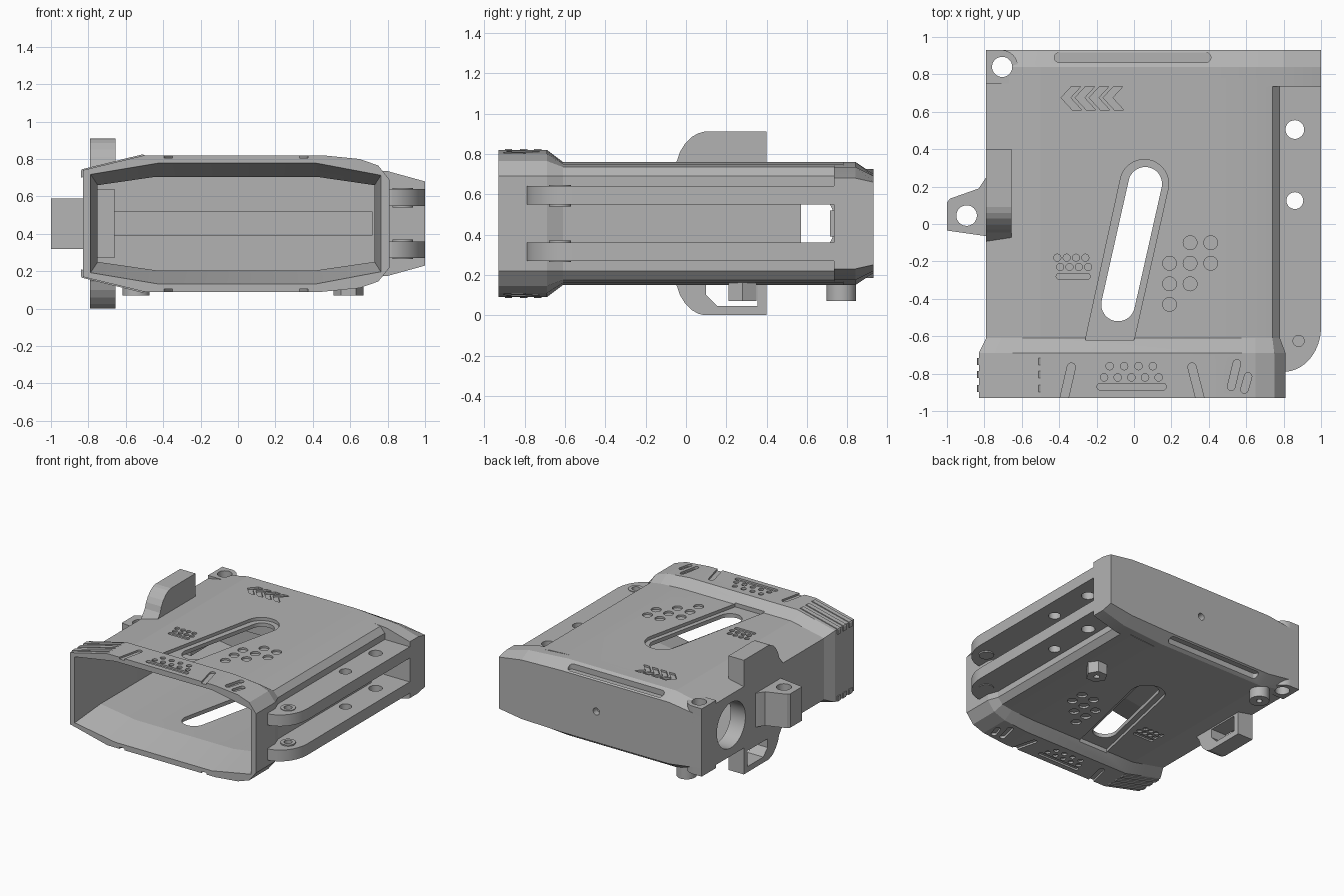
import bpy, bmesh, math

if "Cube" in bpy.data.objects:
    bpy.data.objects.remove(bpy.data.objects["Cube"], do_unlink=True)

grey = bpy.data.materials.new("plain_grey")
grey.use_nodes = True
tone = (0.45, 0.45, 0.45, 1)
grey.diffuse_color = tone
grey.node_tree.nodes["Principled BSDF"].inputs["Base Color"].default_value = tone

HEIGHT = 0.91  # the shell is symmetric about half this height


def flip(z):
    return HEIGHT - z


def loft(bm, rings):
    rows = [[bm.verts.new(p) for p in ring] for ring in rings]
    n = len(rows[0])
    for a, b in zip(rows, rows[1:]):
        for i in range(n):
            j = (i + 1) % n
            bm.faces.new((a[i], a[j], b[j], b[i]))
    bm.faces.new(rows[0][::-1])
    bm.faces.new(rows[-1])


def prism(bm, pts, lo, hi, axis="z"):
    place = {"z": lambda a, b, t: (a, b, t),
             "x": lambda a, b, t: (t, a, b),
             "y": lambda a, b, t: (a, t, b)}[axis]
    loft(bm, [[place(a, b, t) for a, b in pts] for t in (lo, hi)])


def both(bm, pts, lo, hi):
    """Same vertical prism on the top and mirrored on the underside."""
    prism(bm, pts, lo, hi)
    prism(bm, pts, flip(hi), flip(lo))


def arc(cx, cy, rx, ry, start, end, n):
    angles = [math.radians(start + (end - start) * i / n) for i in range(n + 1)]
    return [(cx + rx * math.cos(t), cy + ry * math.sin(t)) for t in angles]


def circle(x, y, r, n=32):
    return arc(x, y, r, r, 0, 360, n)[:-1]


def pill(a, b, r, n=12):
    d = math.degrees(math.atan2(b[1] - a[1], b[0] - a[0]))
    return arc(*b, r, r, d - 90, d + 90, n) + arc(*a, r, r, d + 90, d + 270, n)


def rect(a, b, c, d):
    return [(a, c), (b, c), (b, d), (a, d)]


def make(name, bm):
    bmesh.ops.recalc_face_normals(bm, faces=bm.faces[:])
    mesh = bpy.data.meshes.new(name)
    bm.to_mesh(mesh)
    bm.free()
    ob = bpy.data.objects.new(name, mesh)
    mesh.materials.append(grey)
    bpy.context.collection.objects.link(ob)
    return ob


def solid(name, pts, lo, hi, axis="z"):
    bm = bmesh.new()
    prism(bm, pts, lo, hi, axis)
    return make(name, bm)


def cut(ob, bm):
    cutter = make("cutter", bm)
    cutter.hide_render = True
    mod = ob.modifiers.new("cut", "BOOLEAN")
    mod.operation, mod.solver, mod.object = "DIFFERENCE", "EXACT", cutter
    graph = bpy.context.evaluated_depsgraph_get()
    mesh = bpy.data.meshes.new_from_object(ob.evaluated_get(graph))
    ob.modifiers.clear()
    ob.data = mesh
    bpy.data.objects.remove(cutter, do_unlink=True)


def cut_prisms(ob, *prisms):
    bm = bmesh.new()
    for p in prisms:
        prism(bm, *p)
    cut(ob, bm)


def ring(y, upper):
    """Closed section at y from its upper half, mirrored in height."""
    pts = upper + [(x, flip(z)) for x, z in reversed(upper)]
    return [(x, y, z) for x, z in pts]


# Hollow shell with the wider collar at the mouth
collar = [(-.83, .74), (-.5, .82), (.45, .82), (.65, .8), (.75, .765), (.81, .69)]
body = [(-.79, .7), (-.5, .76), (.45, .76), (.65, .75), (.74, .735), (.78, .69)]
bm = bmesh.new()
loft(bm, [ring(-.93, collar), ring(-.69, collar), ring(-.61, body), ring(.78, body)])
shell = make("shell", bm)

mouth = [(-.79, .72), (-.43, .78), (.42, .78), (.765, .715)]
inside = [(-.75, .66), (-.44, .705), (.42, .705), (.73, .66)]
bm = bmesh.new()
loft(bm, [ring(-.94, mouth), ring(-.66, inside), ring(.74, inside)])
cut(shell, bm)

# Shallow recess around the slanted slot, then the slot and side openings
bm = bmesh.new()
both(bm, arc(.055, .215, .13, .13, -12, 168, 20) + [(-.26, -.62), (0, -.62)], .735, .85)
cut(shell, bm)
side_hole = (circle(.56, HEIGHT / 2, .18, 48), -.9, -.6, "x")
cut_prisms(shell, (pill((.06, .215), (-.085, -.43), .09, 20), -.2, 1.2),
           (rect(.57, .735, .36, .55), .6, .9, "x"), side_hole)

# Engraved dots, pills and arrows
bm = bmesh.new()
for y, xs in ((-.1, (.3, .41)), (-.21, (.19, .3, .41)), (-.32, (.19, .3)), (-.43, (.19,))):
    for x in xs:
        both(bm, circle(x, y, .037, 24), .745, .85)
for i in range(4):
    both(bm, circle(-.41 + .05 * i, -.18, .019, 16), .748, .85)
    both(bm, circle(-.395 + .05 * i, -.23, .019, 16), .748, .85)
    both(bm, circle(-.13 + .077 * i, -.76, .02, 16), .806, .9)
    x = -.39 + .075 * i
    prism(bm, [(x, .675), (x + .06, .74), (x + .11, .74), (x + .05, .675),
               (x + .11, .61), (x + .06, .61)], .745, .85)
for i in range(5):
    both(bm, circle(-.16 + .073 * i, -.82, .02, 16), .806, .9)
both(bm, pill((-.4, -.28), (-.25, -.28), .016), .748, .85)
for a, b, r, z in (((-.18, -.87), (.155, -.87), .018, .806),
                   ((-.335, -.765), (-.38, -.96), .022, .806),
                   ((.31, -.765), (.36, -.96), .022, .806),
                   ((.55, -.745), (.52, -.87), .02, .792),
                   ((.61, -.815), (.59, -.885), .02, .788)):
    both(bm, pill(a, b, r), z, .9)
cut(shell, bm)

# Solid back end with chamfered rim
back = [(-.79, .7), (-.5, .76), (.45, .76), (.8, .735), (1, .68)]
rim = [(-.79, .66), (-.5, .7), (.45, .7), (.8, .69), (1, .66)]
bm = bmesh.new()
loft(bm, [ring(.735, back), ring(.84, back), ring(.93, rim)])
back_end = make("back_end", bm)
bm = bmesh.new()
both(bm, pill((-.4, .89), (.385, .89), .026), .7, .9)
prism(bm, circle(.14, HEIGHT / 2, .028, 24), .88, 1, "y")
cut(back_end, bm)

# Bolt lug at the back left corner
lug_shape = [(-.79, .75), (-.62, .75)] + arc(-.71, .84, .09, .09, 0, 90, 12) + [(-.79, .93)]
corner_lug = solid("corner_lug", lug_shape, flip(.725), .725)
for ob in (back_end, corner_lug):
    cut_prisms(ob, (circle(-.705, .84, .054), -.2, 1.2))

# Twin rails on the left side
rail_shape = [(.76, .75), (.76, -.78)] + arc(.8, -.55, .2, .24, -84, 0, 16) + [(1, .75)]
for name, lo, hi in (("upper_rail", .55, .64), ("lower_rail", flip(.64), flip(.55))):
    rail = solid(name, rail_shape, lo, hi)
    cut_prisms(rail, (circle(.86, .505, .05), -.2, 1.2), (circle(.86, .125, .045), -.2, 1.2),
               (circle(.88, -.625, .03, 24), -.2, 1.2))
for name, lo, hi in (("upper_rail_boss", .54, .645), ("lower_rail_boss", flip(.645), flip(.54))):
    boss = solid(name, circle(.88, -.625, .055), lo, hi)
    cut_prisms(boss, (circle(.88, -.625, .03, 24), lo + .02, hi + .1))

# Upper and lower fins on the right side
fin = [(-.1, .69), (-.045, .765), (-.03, .81), (-.005, .85), (.03, .885),
       (.06, .902), (.09, HEIGHT), (.4, HEIGHT), (.4, .68)]
solid("upper_fin", fin, -.79, -.655, "x")
lower_fin = solid("lower_fin", [(y, flip(z)) for y, z in fin], -.79, -.655, "x")
cut_prisms(lower_fin, ([(.1, .17), (.1, .1), (.155, .045), (.355, .045), (.355, .17)],
                       -.9, -.5, "x"))

# Side lug with a vertical hole
side_lug = solid("side_lug", [(-.77, .27), (-.79, .25), (-.83, .19), (-.985, .135), (-1, .115),
                              (-1, -.035), (-.79, -.065), (-.77, -.065)], .32, .59)
cut_prisms(side_lug, (circle(-.895, .045, .055), -.2, 1.2))

# Inner collar of the side hole and the bar on the inner back wall
hole_pad = solid("hole_pad", rect(-.77, -.66, .35, .745), flip(.64), .64)
cut_prisms(hole_pad, side_hole)
solid("inner_bar", rect(-.76, .72, .39, .52), .715, .745, "y")

# Pegs under the base
for name, x, y, sides in (("round_peg", -.545, .77, 32), ("hex_peg", .59, .28, 6)):
    r = .073 if sides > 6 else .08
    peg = solid(name, circle(x, y, r, sides), .07, .2)
    cut_prisms(peg, (circle(x, y, .022, 20), 0, .12))

# Grip ridges on the collar's sloping corner
for level, at in (("upper", lambda z: z), ("lower", flip)):
    for i, y in enumerate((-.88, -.805, -.735)):
        bm = bmesh.new()
        profile = [(-.84, .735), (-.835, .745), (-.51, .825), (-.49, .815), (-.49, .79), (-.84, .7)]
        prism(bm, [(x, at(z)) for x, z in profile], y - .018, y + .018, "y")
        make(f"{level}_ridge_{i + 1}", bm)

bpy.ops.object.select_all(action="DESELECT")
for ob in bpy.context.scene.objects:
    if ob.type == "MESH":
        ob.select_set(True)
        bpy.context.view_layer.objects.active = ob
bpy.ops.object.shade_smooth_by_angle(angle=math.radians(11.4))
